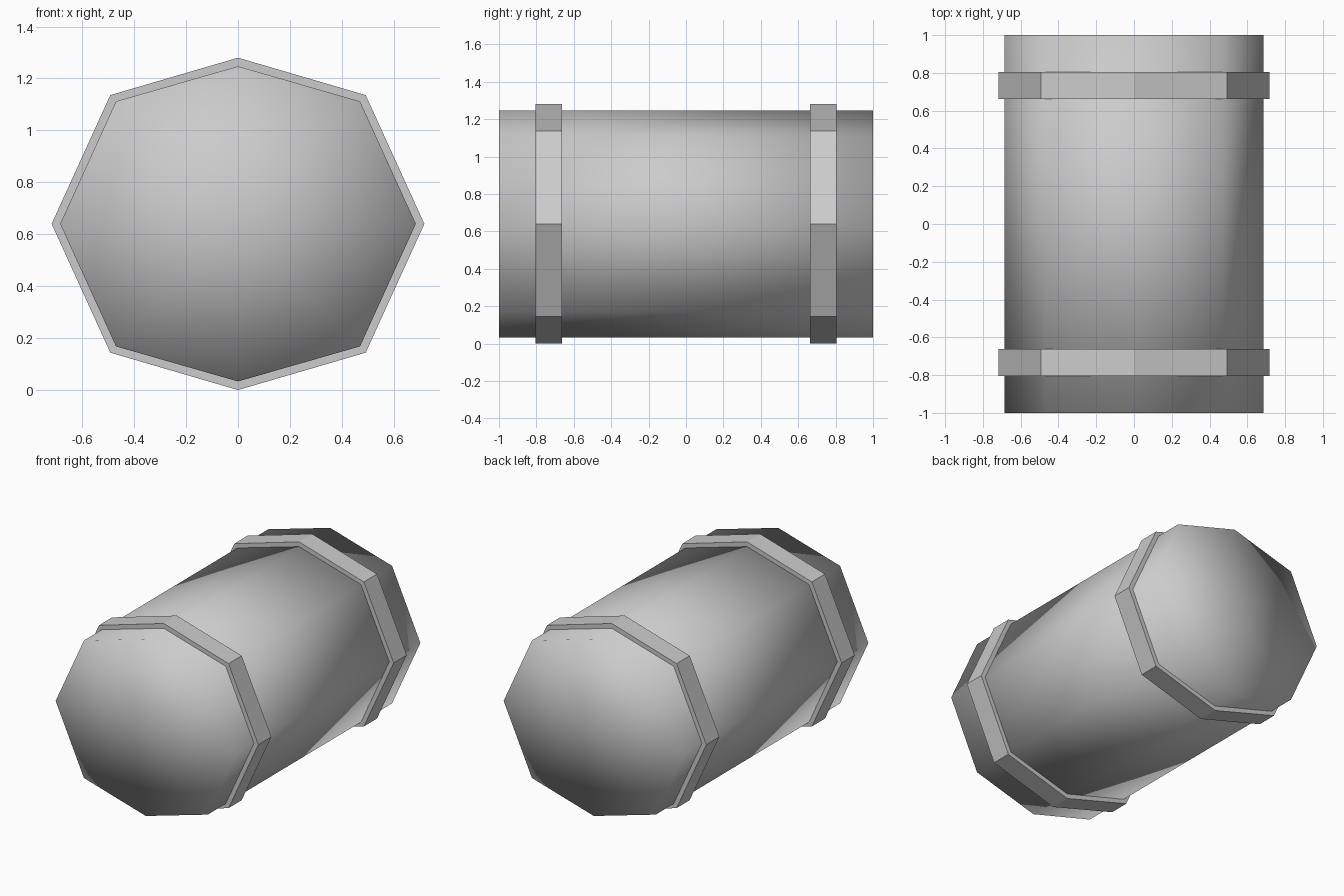
import bpy, bmesh

if "Cube" in bpy.data.objects:
    bpy.data.objects.remove(bpy.data.objects["Cube"])

CENTRE_Z = 0.64


def octagon(rx, rd, rz):
    """Eight x, z points: side radius, diagonal offset (x, z), top radius."""
    dx, dz = rd
    pts = [(rx, 0), (dx, dz), (0, rz), (-dx, dz),
           (-rx, 0), (-dx, -dz), (0, -rz), (dx, -dz)]
    return [(x, z + CENTRE_Z) for x, z in pts]


def add_ring(bm, pts, y):
    return [bm.verts.new((x, y, z)) for x, z in pts]


def bridge(bm, a, b):
    n = len(a)
    return [bm.faces.new((a[i], a[(i + 1) % n], b[(i + 1) % n], b[i])) for i in range(n)]


def finish(bm, name, smooth):
    bmesh.ops.recalc_face_normals(bm, faces=bm.faces[:])
    for f in bm.faces:
        f.smooth = smooth
    mesh = bpy.data.meshes.new(name)
    bm.to_mesh(mesh)
    bm.free()
    obj = bpy.data.objects.new(name, mesh)
    bpy.context.collection.objects.link(obj)
    return obj


# Barrel body: octagonal prism, softly shaded all over, flat fan caps
body_pts = octagon(0.685, (0.47, 0.472), 0.607)
bm = bmesh.new()
front = add_ring(bm, body_pts, -1)
back = add_ring(bm, body_pts, 1)
bridge(bm, front, back)
caps = [bm.faces.new(front), bm.faces.new(back)]
bmesh.ops.poke(bm, faces=caps)
finish(bm, "barrel_body", True)

# Raised hoops: flat-sided octagonal bands around the body
outer_pts = octagon(0.718, (0.492, 0.496), 0.64)
inner_pts = octagon(0.675, (0.462, 0.464), 0.597)
for name, y0, y1 in (("front_hoop", -0.805, -0.663), ("back_hoop", 0.663, 0.805)):
    bm = bmesh.new()
    loops = [add_ring(bm, p, y) for p, y in
             ((outer_pts, y0), (outer_pts, y1), (inner_pts, y1), (inner_pts, y0))]
    for i in range(4):
        bridge(bm, loops[i], loops[(i + 1) % 4])
    finish(bm, name, False)
